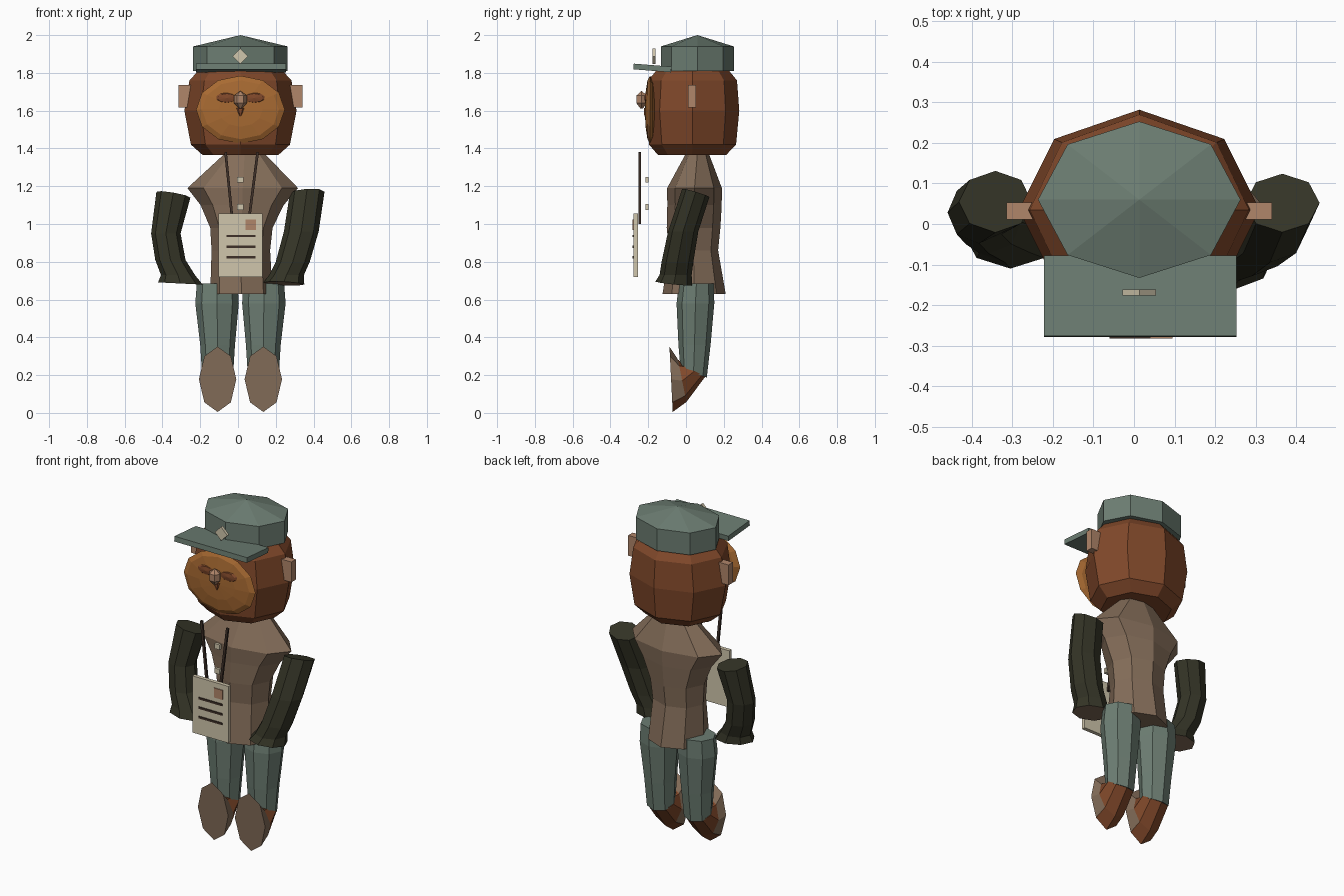
import bpy, bmesh, math
from mathutils import Vector, Matrix

if "Cube" in bpy.data.objects:
    bpy.data.objects.remove(bpy.data.objects["Cube"])

CX = 0.013  # centre line of the figure


def material(name, r, g, b):
    m = bpy.data.materials.new(name)
    lin = lambda c: ((c / 255 + 0.055) / 1.055) ** 2.4 if c > 10 else c / 255 / 12.92
    m.diffuse_color = (lin(r), lin(g), lin(b), 1)
    m.use_nodes = True
    m.node_tree.nodes["Principled BSDF"].inputs["Base Color"].default_value = m.diffuse_color
    return m


GREEN = material("grey_green", 108, 125, 114)
RUST = material("rust", 128, 72, 42)
OCHRE = material("ochre", 168, 106, 50)
TAN = material("tan", 176, 134, 106)
BROWN = material("coat_brown", 132, 109, 89)
OLIVE = material("dark_olive", 52, 52, 38)
CREAM = material("cream", 208, 198, 172)
DARK = material("dark_brown", 62, 48, 40)


def finish(name, bm, *mats):
    bmesh.ops.recalc_face_normals(bm, faces=bm.faces)
    me = bpy.data.meshes.new(name)
    bm.to_mesh(me)
    bm.free()
    ob = bpy.data.objects.new(name, me)
    bpy.context.collection.objects.link(ob)
    for m in mats:
        me.materials.append(m)
    return ob


def loft(name, rings, *mats, n=8, tip=None, cap_mat=0, upright=False):
    """Skin rings (x, y, z, rx, ry, slope_x, slope_y); upright rings lie in the xz plane."""
    bm = bmesh.new()
    loops = []
    for x, y, z, rx, ry, *slope in rings:
        sx, sy = slope or (0, 0)
        loop = []
        for i in range(n):
            a = math.tau * i / n
            u, v = rx * math.cos(a), ry * math.sin(a)
            w = sx * u + sy * v
            loop.append(bm.verts.new((x + u, y + w, z + v) if upright else (x + u, y + v, z + w)))
        loops.append(loop)
    for a, b in zip(loops, loops[1:]):
        for i in range(n):
            j = (i + 1) % n
            bm.faces.new((a[i], a[j], b[j], b[i]))
    bm.faces.new(loops[0]).material_index = cap_mat
    if tip:
        t = bm.verts.new(tip)
        for i in range(n):
            bm.faces.new((loops[-1][i], loops[-1][(i + 1) % n], t))
    else:
        bm.faces.new(loops[-1])
    return finish(name, bm, *mats)


def box(name, centre, size, mat, rx=0, ry=0):
    bm = bmesh.new()
    m = (Matrix.Translation(centre) @ Matrix.Rotation(rx, 4, 'X') @ Matrix.Rotation(ry, 4, 'Y')
         @ Matrix.Diagonal((*size, 1)))
    bmesh.ops.create_cube(bm, size=1, matrix=m)
    return finish(name, bm, mat)


def ball(name, centre, radii, mat, u=12, v=6):
    """Sphere with its poles along y, squashed to the given radii."""
    bm = bmesh.new()
    m = Matrix.Translation(centre) @ Matrix.Diagonal((*radii, 1)) @ Matrix.Rotation(math.pi / 2, 4, 'X')
    bmesh.ops.create_uvsphere(bm, u_segments=u, v_segments=v, radius=1, matrix=m)
    return finish(name, bm, mat)


# Head and ears
loft("head", [(CX, .032, 1.365, .20, .18), (CX, .035, 1.42, .262, .23), (CX, .035, 1.60, .297, .247),
              (CX, .035, 1.76, .27, .235), (CX, .035, 1.815, .22, .19)], RUST)
for side, tag in ((-1, "left"), (1, "right")):
    box(f"ear_{tag}", (CX + side * .295, .032, 1.677), (.066, .042, .12), TAN)

# Face disc, eye patches, nose and mouth
ball("face", (CX, -.19, 1.605), (.235, .028, .18), OCHRE)
for side, tag in ((-1, "left"), (1, "right")):
    ball(f"eye_patch_{tag}", (CX + side * .072, -.205, 1.667), (.066, .016, .033), RUST, 10, 4)
loft("nose", [(CX, -.235, 1.612, .008, .008), (CX, -.235, 1.64, .034, .032), (CX, -.235, 1.68, .034, .032)],
     TAN, n=6, tip=(CX, -.235, 1.705))
loft("mouth", [(CX, -.215, 1.615, .024, .01), (CX, -.215, 1.59, .014, .01), (CX, -.215, 1.57, .003, .005)],
     RUST, n=6)

# Cap, brim and diamond badge
loft("cap", [(CX, .06, 1.81, .25, .193), (CX, .06, 1.94, .25, .193)], GREEN, tip=(CX, .06, 2.0))
box("brim", (.0155, -.178, 1.826), (.475, .2, .03), GREEN, rx=-.08)
box("badge", (CX, -.169, 1.888), (.058, .016, .058), CREAM, ry=math.pi / 4)

# Coat body
loft("coat", [(.018, .043, .63, .165, .167), (.015, .04, .86, .155, .13), (.018, .04, .98, .165, .142),
              (.022, .045, 1.10, .22, .144), (.025, .045, 1.19, .293, .145), (.035, .06, 1.37, .108, .062)], BROWN)
for i, z in enumerate((1.235, 1.09)):
    box(f"button_{i + 1}", (CX, -.207, z), (.034, .016, .03), CREAM)

# Sleeves, flared at the cuff
loft("sleeve_left", [(-.305, -.02, .685, .118, .09, -.05, 0), (-.318, -.015, .73, .09, .08),
                     (-.358, .005, .81, .08, .078), (-.382, .028, .95, .078, .076),
                     (-.342, .055, 1.155, .09, .076, -.17, -.15)], OLIVE, BROWN, cap_mat=1)
loft("sleeve_right", [(.243, -.065, .685, .108, .098, -.05, -.1), (.257, -.055, .73, .092, .085),
                      (.29, -.045, .80, .09, .084), (.335, -.015, .96, .092, .08),
                      (.366, .052, 1.165, .092, .072, .06, -.3)], OLIVE, BROWN, cap_mat=1)

# Legs and tipped shoes with flat soles
for side, tag in ((-1, "left"), (1, "right")):
    x = CX + side * .121
    loft(f"leg_{tag}", [(x, .04, .215, .083, .07, 0, -.4), (x, .045, .36, .092, .085),
                        (x + side * .003, .05, .58, .115, .1), (x + side * .002, .055, .685, .108, .092)], GREEN)
    shoe = loft(f"shoe_{tag}", [(x, -.079, .178, .099, .173, 0, -.05), (x, -.02, .17, .092, .112, 0, -.2),
                                (x, .045, .222, .085, .03, 0, -1.9)], RUST, BROWN, upright=True, cap_mat=1)
    for p in shoe.data.polygons:  # the sole and its rim
        if p.center.y < -.04:
            p.material_index = 1

# Letter bag with stamp, writing lines and straps
box("letter_bag", (.013, -.266, .888), (.235, .022, .335), CREAM)
box("stamp", (.067, -.279, .996), (.056, .006, .056), TAN)
for i in range(3):
    box(f"written_line_{i + 1}", (.016, -.279, .936 - i * .056), (.152, .007, .012), DARK)
for x0, x1, tag in ((-.066, -.028, "left"), (.104, .055, "right")):
    d = Vector((x0 - x1, 0, .38))
    box(f"strap_{tag}", ((x0 + x1) / 2, -.245, 1.19), (.014, .012, d.length), DARK, ry=math.atan2(d.x, d.z))
